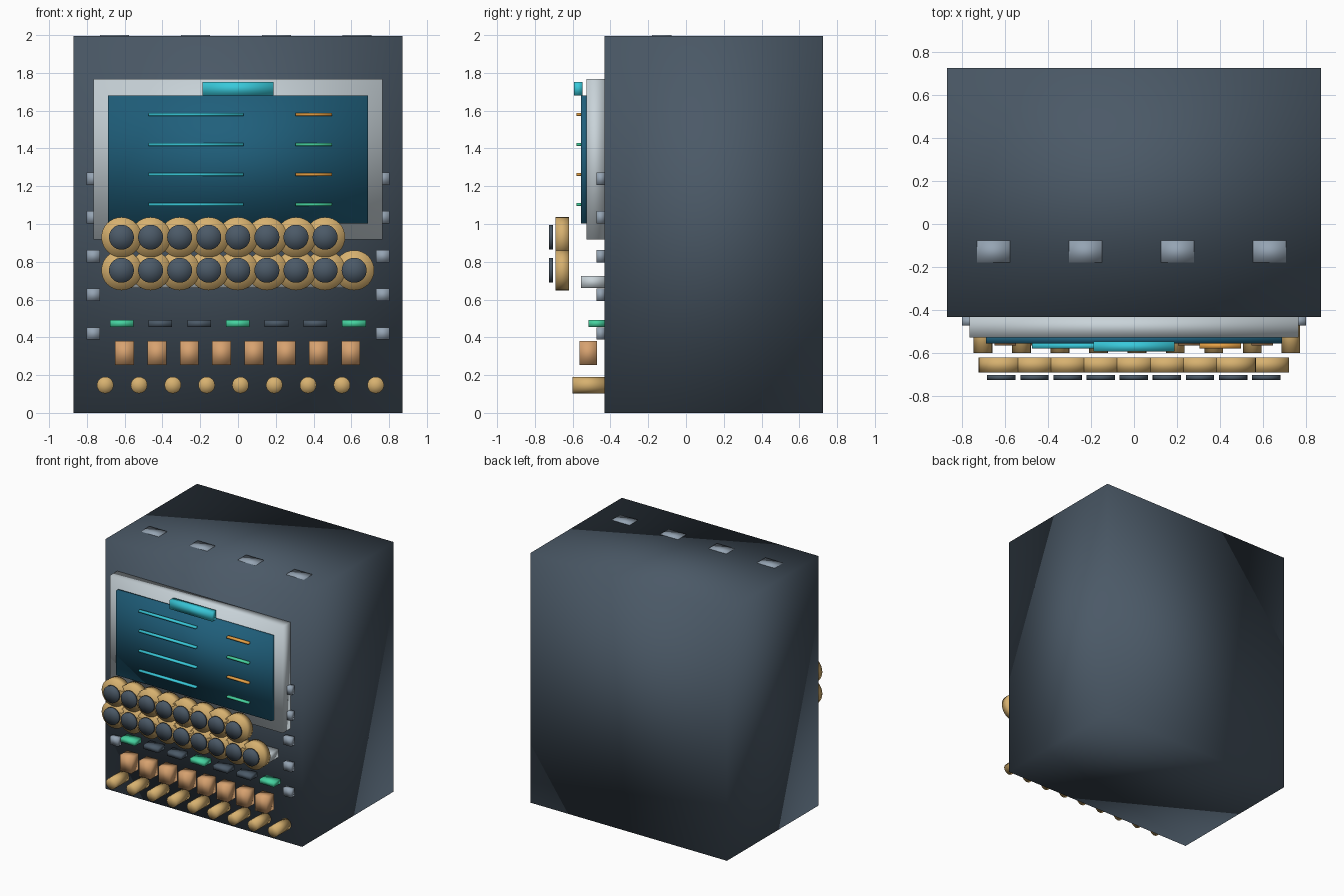
import bpy, bmesh, math
from mathutils import Matrix, Vector

cube = bpy.data.objects.get("Cube")
if cube:
    bpy.data.objects.remove(cube, do_unlink=True)


def make_material(name, r, g, b):
    m = bpy.data.materials.new(name)
    m.use_nodes = True
    m.diffuse_color = (r, g, b, 1)
    m.node_tree.nodes["Principled BSDF"].inputs["Base Color"].default_value = (r, g, b, 1)
    return m


slate = make_material("slate", 0.07, 0.10, 0.135)
silver = make_material("silver", 0.58, 0.65, 0.69)
steel = make_material("steel", 0.30, 0.37, 0.45)
teal = make_material("deep_teal", 0.014, 0.115, 0.20)
cyan = make_material("cyan", 0.04, 0.58, 0.70)
amber = make_material("amber", 0.80, 0.36, 0.06)
green = make_material("green", 0.06, 0.65, 0.35)
brass = make_material("brass", 0.68, 0.44, 0.16)
copper = make_material("copper", 0.68, 0.36, 0.16)


def finish(name, bm, mat):
    mesh = bpy.data.meshes.new(name)
    bm.to_mesh(mesh)
    bm.free()
    mesh.shade_smooth()
    mesh.materials.append(mat)
    obj = bpy.data.objects.new(name, mesh)
    bpy.context.collection.objects.link(obj)
    return obj


def box(name, mat, xs, ys, zs):
    """Box from its low and high limits on each axis."""
    bm = bmesh.new()
    lo, hi = (Vector(p) for p in zip(xs, ys, zs))
    size = Matrix.Diagonal((*(hi - lo), 1))
    bmesh.ops.create_cube(bm, size=1, matrix=Matrix.Translation((lo + hi) / 2) @ size)
    return finish(name, bm, mat)


def drum(name, mat, x, z, radius, ys, sides=32):
    """Cylinder lying along y."""
    bm = bmesh.new()
    place = Matrix.Translation((x, sum(ys) / 2, z)) @ Matrix.Rotation(math.pi / 2, 4, "X")
    bmesh.ops.create_cone(bm, cap_ends=True, cap_tris=True, segments=sides, radius1=radius,
                          radius2=radius, depth=ys[1] - ys[0], matrix=place)
    return finish(name, bm, mat)


def around(center, width):
    return (center - width / 2, center + width / 2)


FRONT = -0.432

# Cabinet and top vents
box("cabinet", slate, (-0.87, 0.87), (FRONT, 0.725), (0, 1.995))
for i in range(4):
    box(f"top_vent_{i}", steel, around(-0.653 + 0.428 * i, 0.154), (-0.18, -0.077), (1.98, 2.0))

# Display: frame, screen, tab and readout lines
box("screen_frame", silver, (-0.765, 0.765), (-0.527, FRONT), (0.917, 1.768))
box("screen", teal, (-0.688, 0.688), (-0.556, -0.52), (1.003, 1.68))
box("screen_tab", cyan, (-0.188, 0.188), (-0.594, -0.547), (1.68, 1.753))
for i in range(4):
    z = around(1.58 - 0.159 * i, 0.014)
    box(f"long_readout_{i}", cyan, (-0.475, 0.03), (-0.58, -0.553), z)
    box(f"short_readout_{i}", green if i % 2 else amber, (0.305, 0.497), (-0.58, -0.553), z)

# Two rows of round keys with dark caps, and the rail behind them
for row, (z, count) in enumerate(((0.93, 8), (0.755, 9))):
    for i in range(count):
        x = -0.617 + 0.154 * i
        drum(f"key_ring_{row}_{i}", brass, x, z, 0.106, (-0.69, -0.62))
        drum(f"key_cap_{row}_{i}", slate, x, z, 0.066, (-0.725, -0.703))
box("key_rail", silver, (-0.66, 0.66), (-0.555, FRONT), (0.66, 0.725))

# Side clamps, mirrored left and right
for side, sign in (("left", 1), ("right", -1)):
    for i in range(5):
        box(f"{side}_clamp_{i}", steel, around(sign * 0.766, 0.07), (-0.473, FRONT),
            around(1.24 - 0.205 * i, 0.065))

# Indicator row, every third one lit
for i in range(7):
    box(f"indicator_{i}", slate if i % 3 else green, around(-0.616 + 0.205 * i, 0.125),
        (-0.515, FRONT), around(0.473, 0.036))

# Copper blocks
for i in range(8):
    box(f"copper_block_{i}", copper, around(-0.6 + 0.171 * i, 0.1), (-0.565, -0.47), (0.254, 0.38))

# Brass pegs along the bottom
for i in range(9):
    drum(f"brass_peg_{i}", brass, -0.703 + 0.179 * i, 0.147, 0.044, (-0.601, FRONT), 20)
